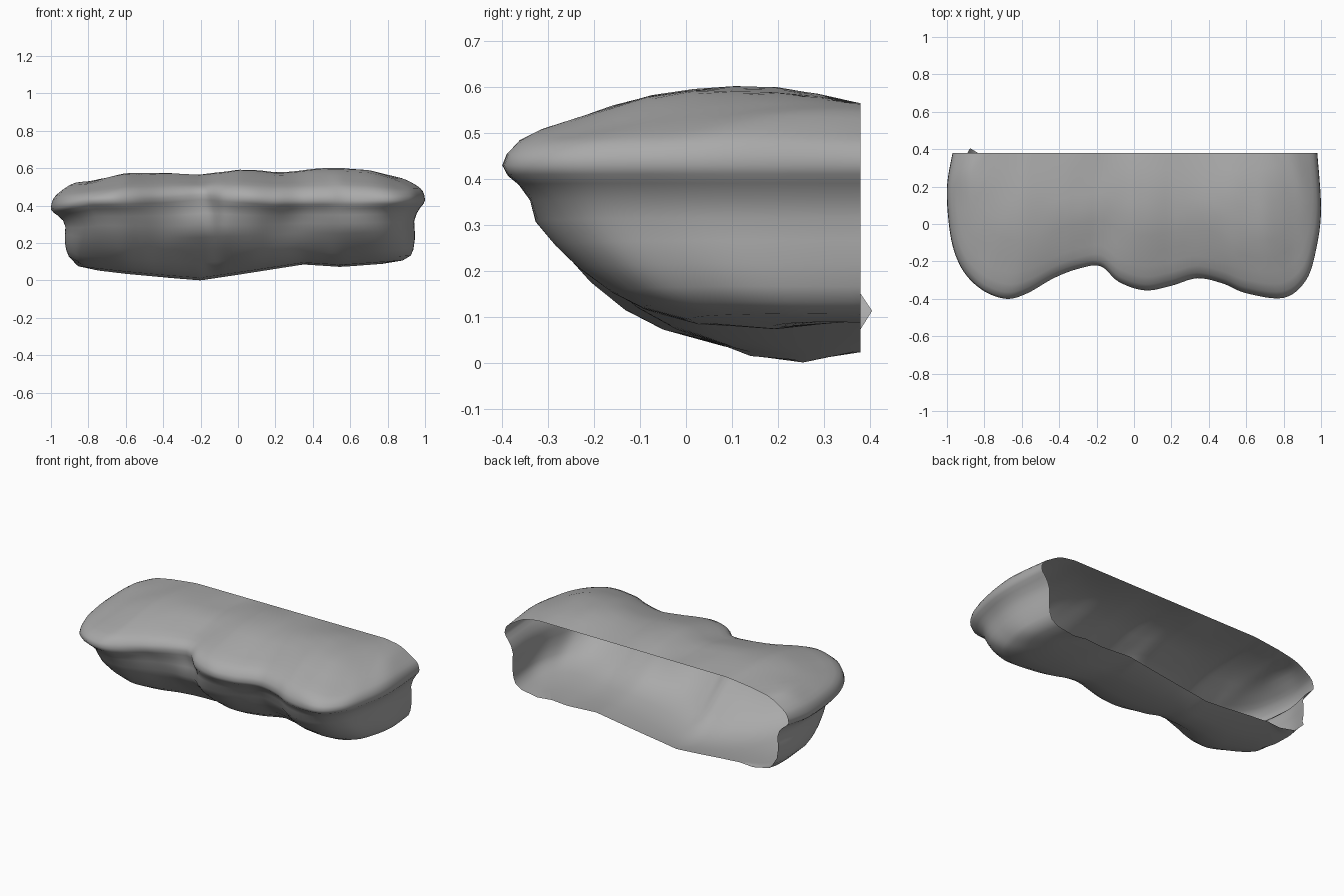
import bpy
import bmesh
from math import exp
from mathutils import Vector, noise
from mathutils.geometry import interpolate_bezier

if "Cube" in bpy.data.objects:
    bpy.data.objects.remove(bpy.data.objects["Cube"])

BACK = 0.38


def lookup(table, x):
    """Read a value from a short table of (position, value) pairs."""
    if x <= table[0][0]:
        return table[0][1]
    for (a, va), (b, vb) in zip(table, table[1:]):
        if x <= b:
            return va + (vb - va) * (x - a) / (b - a)
    return table[-1][1]


def smooth_path(points, steps=6):
    """Run a rounded curve through the control points."""
    pts = [Vector((x, y, 0)) for x, y in points]
    pts = [pts[0]] + pts + [pts[-1]]
    path = []
    for a, b, c, d in zip(pts, pts[1:], pts[2:], pts[3:]):
        path += interpolate_bezier(b, b + (c - a) / 6, c - (d - b) / 6, c, steps + 1)[:-1]
    return path + [pts[-1]]


def bump(x, centre, width):
    return exp(-((x - centre) / width) ** 2)


# Plan outline of the overhanging lip, from one back corner to the other
lip = smooth_path([
    (-0.97, BACK), (-1, 0.2), (-0.99, 0), (-0.96, -0.15), (-0.9, -0.27),
    (-0.8, -0.36), (-0.68, -0.4), (-0.57, -0.37), (-0.43, -0.29),
    (-0.3, -0.24), (-0.18, -0.225), (-0.08, -0.31), (0.06, -0.355),
    (0.2, -0.33), (0.34, -0.29), (0.48, -0.32), (0.6, -0.37), (0.8, -0.395),
    (0.92, -0.3), (0.975, -0.13), (1, 0.08), (0.98, BACK)])

# Heights across the width: lip, crown, back edge of the top, underside
lip_z = [(-1, 0.38), (-0.8, 0.425), (-0.4, 0.44), (-0.2, 0.46), (0, 0.44),
         (0.2, 0.425), (1, 0.43)]
crown_z = [(-0.8, 0.53), (-0.6, 0.573), (-0.35, 0.573), (-0.2, 0.565),
           (0, 0.593), (0.2, 0.58), (0.4, 0.595), (0.55, 0.602),
           (0.7, 0.59), (0.85, 0.555)]
back_z = [(-0.85, 0.515), (-0.72, 0.54), (-0.55, 0.56), (0.75, 0.565),
          (0.9, 0.54)]
base_z = [(-0.92, 0.11), (-0.85, 0.065), (-0.6, 0.035), (-0.35, 0.012),
          (-0.2, 0), (0, 0.03), (0.35, 0.085), (0.55, 0.072), (0.93, 0.1)]

# Top rings: share of the way back, share of the climb to the crown
top_rings = [(1, 1), (0.88, 1), (0.76, 1), (0.64, 1), (0.52, 0.97),
             (0.4, 0.88), (0.28, 0.74), (0.18, 0.61), (0.1, 0.49),
             (0.045, 0.36), (0.012, 0.18)]
# Wall rings: share of depth, share of width, share of height
wall_rings = [(1, 1, 1), (0.985, 0.99, 0.94), (0.95, 0.97, 0.88),
              (0.91, 0.945, 0.78), (0.88, 0.932, 0.65), (0.82, 0.935, 0.5),
              (0.74, 0.935, 0.35), (0.635, 0.928, 0.2), (0.54, 0.914, 0.1),
              (0.4, 0.87, 0.03), (0.2, 0.76, 0), (0, 0.66, 0.05)]


def wobble(p):
    return noise.noise(Vector(p) * 5) * 0.008


def top_point(p, t, climb):
    x = p.x * (1 - 0.25 * t)
    y = p.y + (BACK - p.y) * t
    low = lookup(lip_z, p.x)
    # The uneven crown settles to a nearly straight edge along the back
    settle = min(1, max(0, (y - 0.1) / (BACK - 0.1))) ** 2
    crown = lookup(crown_z, x)
    crown += (lookup(back_z, x) - crown) * settle
    z = low + (crown - low) * climb
    return x, y, z + wobble((x, y, 0)) * min(1, 4 * t) * (1 - settle)


def wall_point(p, depth, width, height):
    x = p.x * width + 0.01 * min(1, 5 * (1 - height))
    low = lookup(base_z, x)
    # The underside is flatter and reaches further forward where it is higher
    fuller = 1.3 * max(0, low - 0.02) * (1 - height) ** 2 * min(1, 3 * depth)
    front = (BACK - p.y) * (depth + fuller)
    # Bulges that fill the wall below the notches of the lip
    swell = max(0, 1 - abs(height - 0.6) / 0.4) * min(1, front)
    front += swell * (0.12 * bump(x, -0.16, 0.17) + 0.04 * bump(x, 0.6, 0.15)
                      - 0.03 * bump(x, 0.25, 0.12))
    z = low + (lookup(lip_z, p.x) - low) * height
    y = BACK - front
    if front > 0.01 and height < 1:
        y += wobble((x, y, z)) * 1.5
    return x, min(y, BACK), z


# Rock shell, open along the back
bm = bmesh.new()
rings = [[bm.verts.new(top_point(p, *r)) for p in lip] for r in top_rings]
rings += [[bm.verts.new(wall_point(p, *r)) for p in lip] for r in wall_rings]
for upper, lower in zip(rings, rings[1:]):
    for i in range(len(lip) - 1):
        bm.faces.new((upper[i], lower[i], lower[i + 1], upper[i + 1]))

# Small spur on the lower back corner
rings[len(top_rings) + 8][0].co.y += 0.025

bmesh.ops.remove_doubles(bm, verts=bm.verts, dist=0.0005)
for face in bm.faces:
    face.smooth = True
mesh = bpy.data.meshes.new("rock_ledge")
bm.to_mesh(mesh)
bm.free()

stone = bpy.data.materials.new("grey_stone")
stone.use_nodes = True
colour = (0.4, 0.4, 0.4, 1)
stone.diffuse_color = colour
stone.node_tree.nodes["Principled BSDF"].inputs["Base Color"].default_value = colour
mesh.materials.append(stone)

ledge = bpy.data.objects.new("rock_ledge", mesh)
bpy.context.collection.objects.link(ledge)
